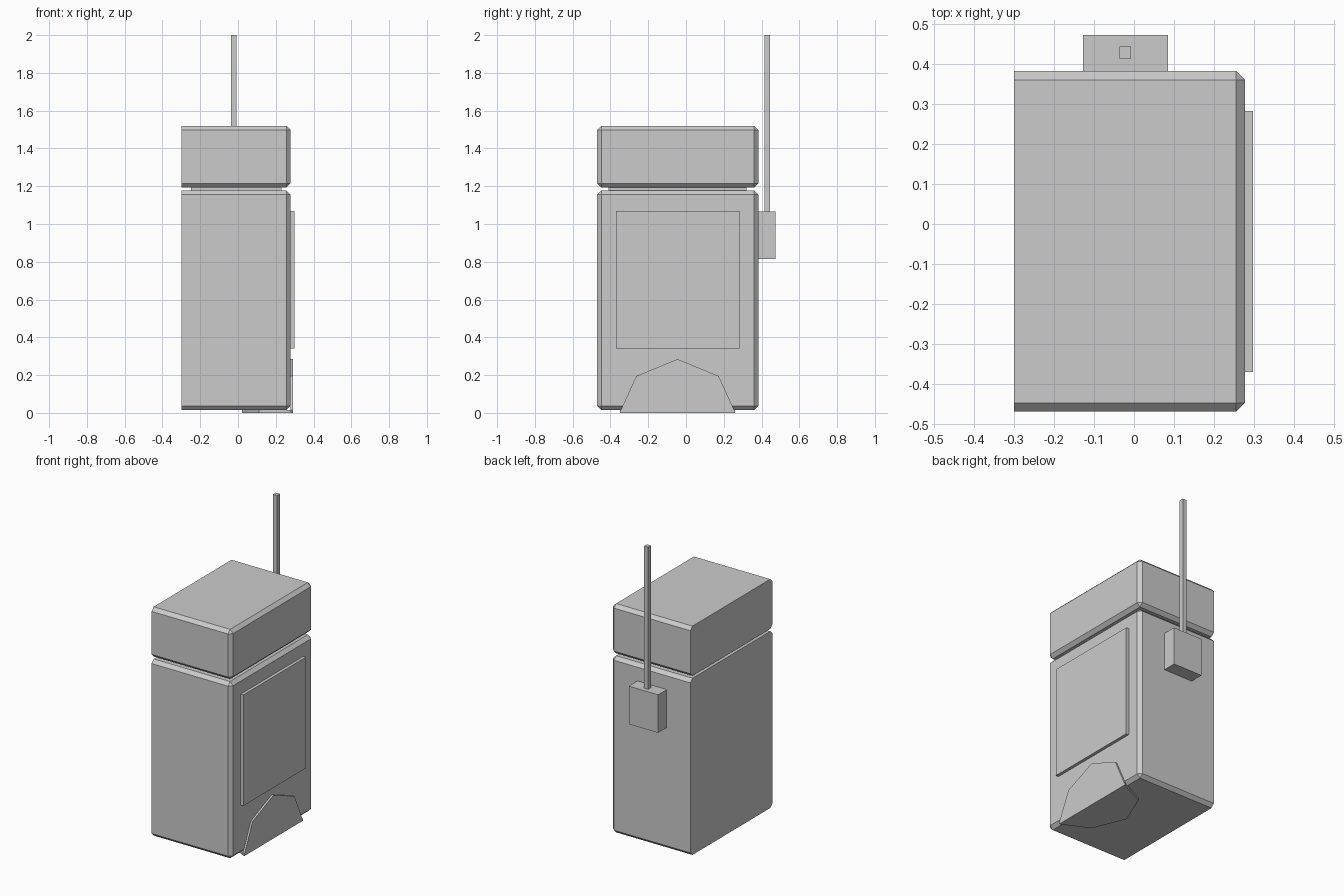
import bpy, bmesh

if "Cube" in bpy.data.objects:
    bpy.data.objects.remove(bpy.data.objects["Cube"])


def finish(name, bm):
    bmesh.ops.recalc_face_normals(bm, faces=bm.faces)
    me = bpy.data.meshes.new(name)
    bm.to_mesh(me)
    bm.free()
    ob = bpy.data.objects.new(name, me)
    bpy.context.collection.objects.link(ob)
    return ob


def box(name, lo, hi, chamfer=0):
    """Box between two corners; chamfers every edge except those of the -x face."""
    bm = bmesh.new()
    bmesh.ops.create_cube(bm, size=1)
    for v in bm.verts:
        v.co = [lo[i] if v.co[i] < 0 else hi[i] for i in range(3)]
    if chamfer:
        edges = [e for e in bm.edges if max(v.co.x for v in e.verts) > lo[0] + 0.01]
        bmesh.ops.bevel(bm, geom=edges, offset=chamfer, segments=1, affect='EDGES')
    return finish(name, bm)


def plate(name, points, offset):
    """Flat polygon extruded by an offset vector."""
    bm = bmesh.new()
    face = bm.faces.new([bm.verts.new(p) for p in points])
    ext = bmesh.ops.extrude_face_region(bm, geom=[face], use_keep_orig=True)
    verts = [g for g in ext['geom'] if isinstance(g, bmesh.types.BMVert)]
    bmesh.ops.translate(bm, verts=verts, vec=offset)
    return finish(name, bm)


# Main case, lid and the thin neck between them
box("body", (-0.30, -0.47, 0.015), (0.278, 0.383, 1.177), 0.022)
box("lid", (-0.30, -0.47, 1.193), (0.278, 0.383, 1.52), 0.022)
box("neck", (-0.25, -0.41, 1.17), (0.23, 0.32, 1.20))

# Raised panel on the right side
box("side_panel", (0.27, -0.37, 0.34), (0.298, 0.283, 1.07))

# Octagonal badge folded around the lower right edge
half = [(-0.305, 0.0), (-0.218, 0.19), (0.0, 0.28), (0.218, 0.19), (0.305, 0.0)]
yc = -0.045
plate("badge_side", [(0.277, yc + y, 0.005 + d) for y, d in half], (0.013, 0, 0))
plate("badge_bottom", [(0.29, yc + y, 0.0) if d == 0 else (0.30 - d, yc + y, 0.0)
                       for y, d in half], (0, 0, 0.016))

# Antenna and its mount on the back
box("antenna_mount", (-0.128, 0.375, 0.815), (0.085, 0.473, 1.065))
box("antenna", (-0.036, 0.415, 1.06), (-0.007, 0.444, 2.0))
